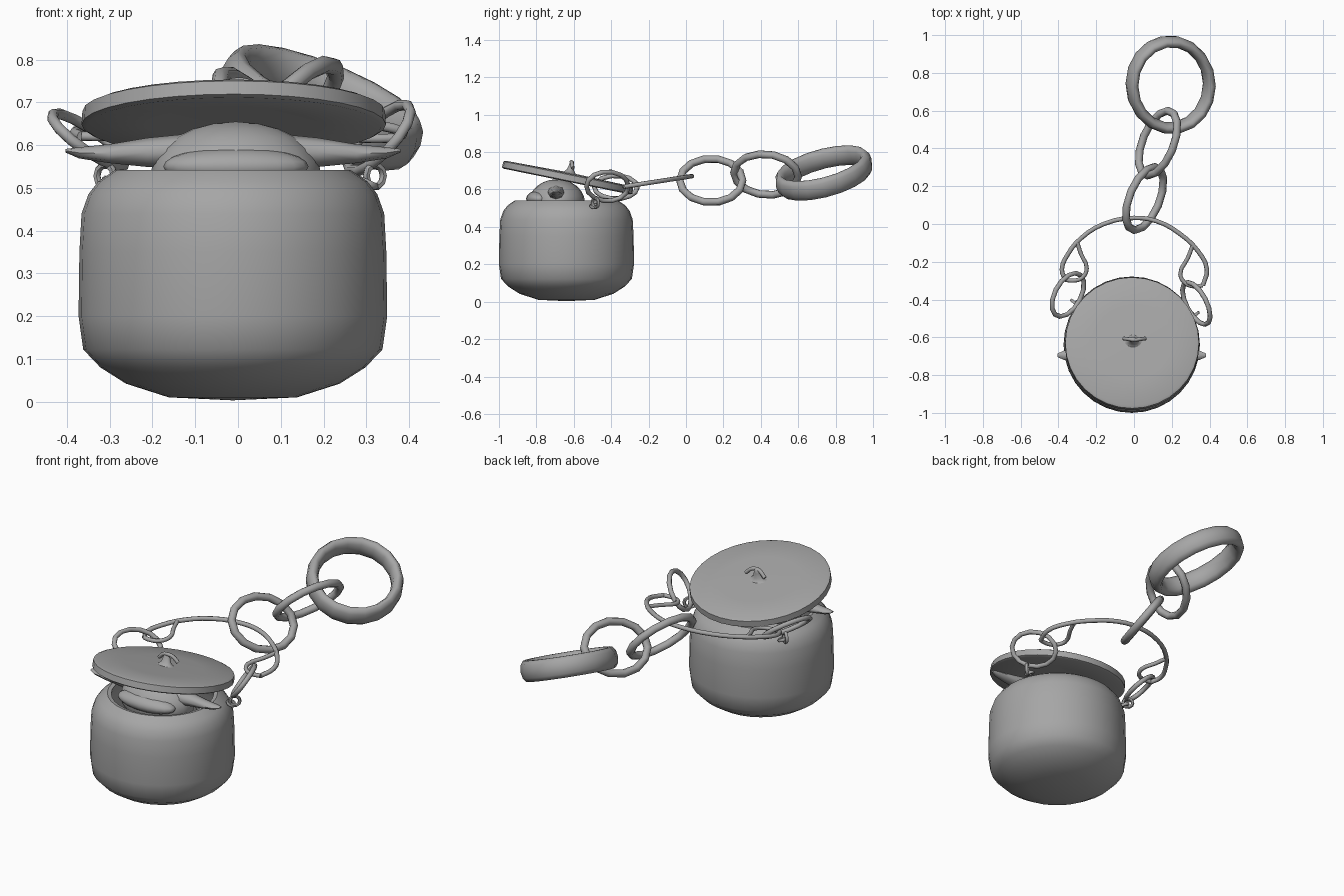
import bpy, bmesh, math
from mathutils import Vector, Matrix

if "Cube" in bpy.data.objects:
    bpy.data.objects.remove(bpy.data.objects["Cube"])

grey = bpy.data.materials.new("worn grey metal")
grey.diffuse_color = (0.38, 0.38, 0.38, 1)
grey.use_nodes = True
grey.node_tree.nodes["Principled BSDF"].inputs["Base Color"].default_value = grey.diffuse_color


def finish(name, bm, angle=40):
    bmesh.ops.recalc_face_normals(bm, faces=bm.faces)
    me = bpy.data.meshes.new(name)
    bm.to_mesh(me)
    bm.free()
    ob = bpy.data.objects.new(name, me)
    bpy.context.collection.objects.link(ob)
    me.materials.append(grey)
    bpy.ops.object.select_all(action='DESELECT')
    ob.select_set(True)
    bpy.context.view_layer.objects.active = ob
    bpy.ops.object.shade_smooth_by_angle(angle=math.radians(angle))
    return ob


def lathe(name, profile, loc, segs=28, angle=40):
    """Spin an (r, z) profile around the vertical axis."""
    bm = bmesh.new()
    vs = [bm.verts.new((r, 0, z)) for r, z in profile]
    es = [bm.edges.new(p) for p in zip(vs, vs[1:])]
    bmesh.ops.spin(bm, geom=vs + es, cent=(0, 0, 0), axis=(0, 0, 1),
                   angle=math.tau, steps=segs, use_duplicate=False)
    bmesh.ops.remove_doubles(bm, verts=bm.verts, dist=1e-4)
    ob = finish(name, bm, angle)
    ob.location = loc
    return ob


def ring(name, c, u, v, radial, axial, segs=14, sides=8):
    """Closed link around centre c with half axes u and v."""
    c, u, v = Vector(c), Vector(u), Vector(v)
    n = u.cross(v).normalized()
    bm = bmesh.new()
    loops = []
    for i in range(segs):
        a = math.tau * i / segs
        p = u * math.cos(a) + v * math.sin(a)
        out = (v * -math.sin(a) * -1 + u * math.cos(a)).normalized()
        loops.append([bm.verts.new(c + p
                      + out * radial * math.cos(math.tau * k / sides)
                      + n * axial * math.sin(math.tau * k / sides))
                      for k in range(sides)])
    for i in range(segs):
        a, b = loops[i], loops[(i + 1) % segs]
        for k in range(sides):
            j = (k + 1) % sides
            bm.faces.new((a[k], a[j], b[j], b[k]))
    return finish(name, bm, 60)


def tube(name, pts, radius):
    """Smooth rod through a few points."""
    cu = bpy.data.curves.new(name, 'CURVE')
    cu.dimensions = '3D'
    cu.bevel_depth = radius
    cu.bevel_resolution = 2
    cu.resolution_u = 3
    cu.use_fill_caps = True
    sp = cu.splines.new('BEZIER')
    sp.bezier_points.add(len(pts) - 1)
    for bp, p in zip(sp.bezier_points, pts):
        bp.co = p
        bp.handle_left_type = bp.handle_right_type = 'AUTO'
    ob = bpy.data.objects.new(name, cu)
    bpy.context.collection.objects.link(ob)
    cu.materials.append(grey)
    return ob


def blob(name, loc, scale):
    bm = bmesh.new()
    bmesh.ops.create_uvsphere(bm, u_segments=20, v_segments=12, radius=1)
    bmesh.ops.transform(bm, matrix=Matrix.Diagonal((*scale, 1)), verts=bm.verts)
    ob = finish(name, bm, 60)
    ob.location = loc
    return ob


# Pot with open mouth and hollow inside
lathe("pot", [(0, 0.003), (0.15, 0.01), (0.25, 0.042), (0.31, 0.08), (0.35, 0.122),
              (0.361, 0.2), (0.359, 0.35), (0.354, 0.44), (0.338, 0.485),
              (0.315, 0.515), (0.275, 0.542), (0.255, 0.538), (0.27, 0.5),
              (0.32, 0.42), (0.32, 0.15), (0.2, 0.05), (0, 0.04)],
      (-0.012, -0.639, 0), 32)

# Tilted lid with a pinched knob
tilt = math.radians(-11.5)
lid = lathe("lid", [(0, 0.026), (0.2, 0.022), (0.34, 0.02), (0.354, 0.014), (0.356, -0.018),
                    (0.345, -0.024), (0.2, -0.018), (0, -0.015)],
            (-0.01, -0.632, 0.666), 32, 35)
lid.rotation_euler.x = tilt
knob = lathe("lid_knob", [(0.065, 0), (0.04, 0.008), (0.024, 0.025), (0.017, 0.05),
                          (0.012, 0.07), (0, 0.076)], (-0.005, -0.622, 0.682), 14, 60)
knob.scale = (1.1, 0.8, 1)
knob.rotation_euler.x = tilt
tube("lid_knob_bar", [(-0.055, -0.606, 0.715), (-0.025, -0.61, 0.742), (0, -0.613, 0.748),
                      (0.03, -0.61, 0.742), (0.06, -0.606, 0.715)], 0.01)

# Creature peeking out of the mouth of the pot
blob("head", (-0.005, -0.69, 0.53), (0.2, 0.15, 0.125))
blob("face", (-0.005, -0.785, 0.55), (0.17, 0.07, 0.045))
blob("body", (-0.005, -0.66, 0.35), (0.22, 0.2, 0.2))
for side, s in (("left", -1), ("right", 1)):
    bm = bmesh.new()
    sections = [(0.12, 0.585, 0.04, 0.05), (0.2, 0.583, 0.034, 0.042),
                (0.29, 0.58, 0.022, 0.032), (0.36, 0.582, 0.013, 0.024), (0.392, 0.587, 0.004, 0.01)]
    rows = [[bm.verts.new((s * x - 0.012,
                           -0.695 + hy * math.cos(math.tau * k / 8),
                           z + hz * math.sin(math.tau * k / 8))) for k in range(8)]
            for x, z, hy, hz in [(a, b, c, d) for a, b, d, c in sections]]
    for a, b in zip(rows, rows[1:]):
        for k in range(8):
            j = (k + 1) % 8
            bm.faces.new((a[k], a[j], b[j], b[k]))
    bm.faces.new(rows[0])
    bm.faces.new(rows[-1])
    finish(side + "_ear", bm, 60)

# Rings and lugs that join the pot to its handle
ring("left_side_ring", (-0.35, -0.375, 0.612), (0.04, 0.115, 0), (-0.075, 0, 0.062), 0.013, 0.013)
ring("right_side_ring", (0.33, -0.42, 0.617), (-0.045, 0.112, 0), (0.058, 0, 0.078), 0.013, 0.013)
for side, x, y, s in (("left", -0.31, -0.42, -1), ("right", 0.32, -0.485, 1)):
    ring(side + "_lug", (x, y, 0.528), (0.02 * s, 0.016, 0), (0, 0, 0.026), 0.009, 0.009, 10, 6)
    ring(side + "_lug_base", (x - 0.018 * s, y - 0.005, 0.512), (0.018, 0.0, -0.008),
         (0, 0.018, 0), 0.009, 0.009, 10, 6)


# Bail handle lying in a sloped plane
def on_bail(points):
    return [(x, y, 0.672 + 0.155 * (y - 0.035)) for x, y in points]


tube("bail_handle", on_bail([(-0.365, -0.295), (-0.382, -0.24), (-0.35, -0.16), (-0.28, -0.075),
                             (-0.16, 0.0), (0, 0.032), (0.12, 0.015), (0.24, -0.05),
                             (0.34, -0.145), (0.386, -0.24), (0.365, -0.325)]), 0.012)
tube("left_bail_loop", on_bail([(-0.3, -0.1), (-0.28, -0.16), (-0.25, -0.235),
                                (-0.275, -0.285), (-0.325, -0.3), (-0.365, -0.295)]), 0.011)
tube("right_bail_loop", on_bail([(0.31, -0.115), (0.285, -0.18), (0.245, -0.265),
                                 (0.27, -0.312), (0.315, -0.33), (0.365, -0.325)]), 0.011)

# Chain of two links and the large end ring
ring("lower_chain_link", (0.056, 0.135, 0.648), (0.052, 0.168, 0), (-0.085, 0, 0.117), 0.021, 0.021)
ring("upper_chain_link", (0.127, 0.428, 0.68), (0.052, 0.172, -0.01), (0.088, 0, 0.109), 0.021, 0.021)
ring("end_ring", (0.194, 0.737, 0.688), (0.205, 0, -0.078), (0, 0.23, 0.056), 0.03, 0.056, 18, 10)
